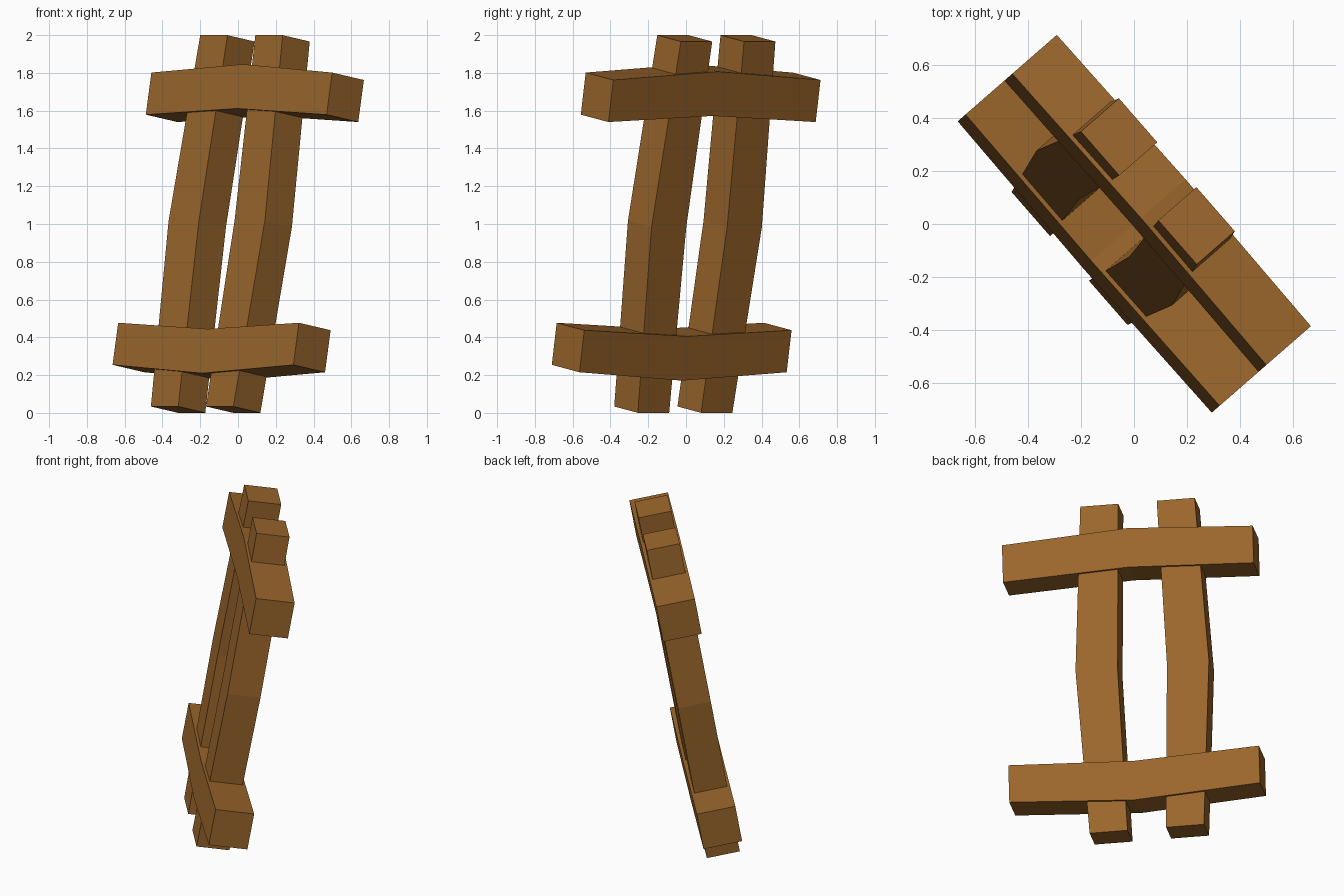
import bpy, bmesh, math
from mathutils import Matrix, Vector

if "Cube" in bpy.data.objects:
    bpy.data.objects.remove(bpy.data.objects["Cube"])

wood = bpy.data.materials.new("wood")
wood.diffuse_color = (0.33, 0.135, 0.025, 1)
wood.use_nodes = True
wood.node_tree.nodes["Principled BSDF"].inputs["Base Color"].default_value = wood.diffuse_color

# whole frame is turned about z and leans back 10 degrees
pose = (Matrix.Translation((0, 0, 1))
        @ Matrix.Rotation(math.radians(-48.9), 4, 'Z')
        @ Matrix.Rotation(math.radians(-10), 4, 'X'))


def bent_beam(name, stations, half_depth, upright):
    """Kinked beam; each station is (along, across, half width)."""
    bm = bmesh.new()
    rings = []
    for along, across, half in stations:
        ring = []
        for s, d in ((-1, -1), (1, -1), (1, 1), (-1, 1)):
            a, c, y = along, across + s * half, d * half_depth
            co = Vector((c, y, a)) if upright else Vector((a, y, c))
            ring.append(bm.verts.new(pose @ co))
        rings.append(ring)
    for r0, r1 in zip(rings, rings[1:]):
        for i in range(4):
            j = (i + 1) % 4
            bm.faces.new((r0[i], r0[j], r1[j], r1[i]))
    bm.faces.new(rings[0])
    bm.faces.new(rings[-1])
    bmesh.ops.recalc_face_normals(bm, faces=bm.faces)
    me = bpy.data.meshes.new(name)
    bm.to_mesh(me)
    bm.free()
    me.materials.append(wood)
    ob = bpy.data.objects.new(name, me)
    bpy.context.collection.objects.link(ob)


# posts, bowed outward at mid height
for name, end, mid in (("left_post", -0.284, -0.328), ("right_post", 0.16, 0.203)):
    bent_beam(name, [(-0.998, end, 0.11), (0, mid, 0.122), (0.998, end, 0.11)],
              0.0965, True)

# rails, bowed outward at the middle
for name, end, mid in (("upper_rail", 0.681, 0.720), ("lower_rail", -0.664, -0.703)):
    bent_beam(name, [(-0.728, end, 0.113), (0, mid, 0.119), (0.728, end, 0.113)],
              0.113, False)
